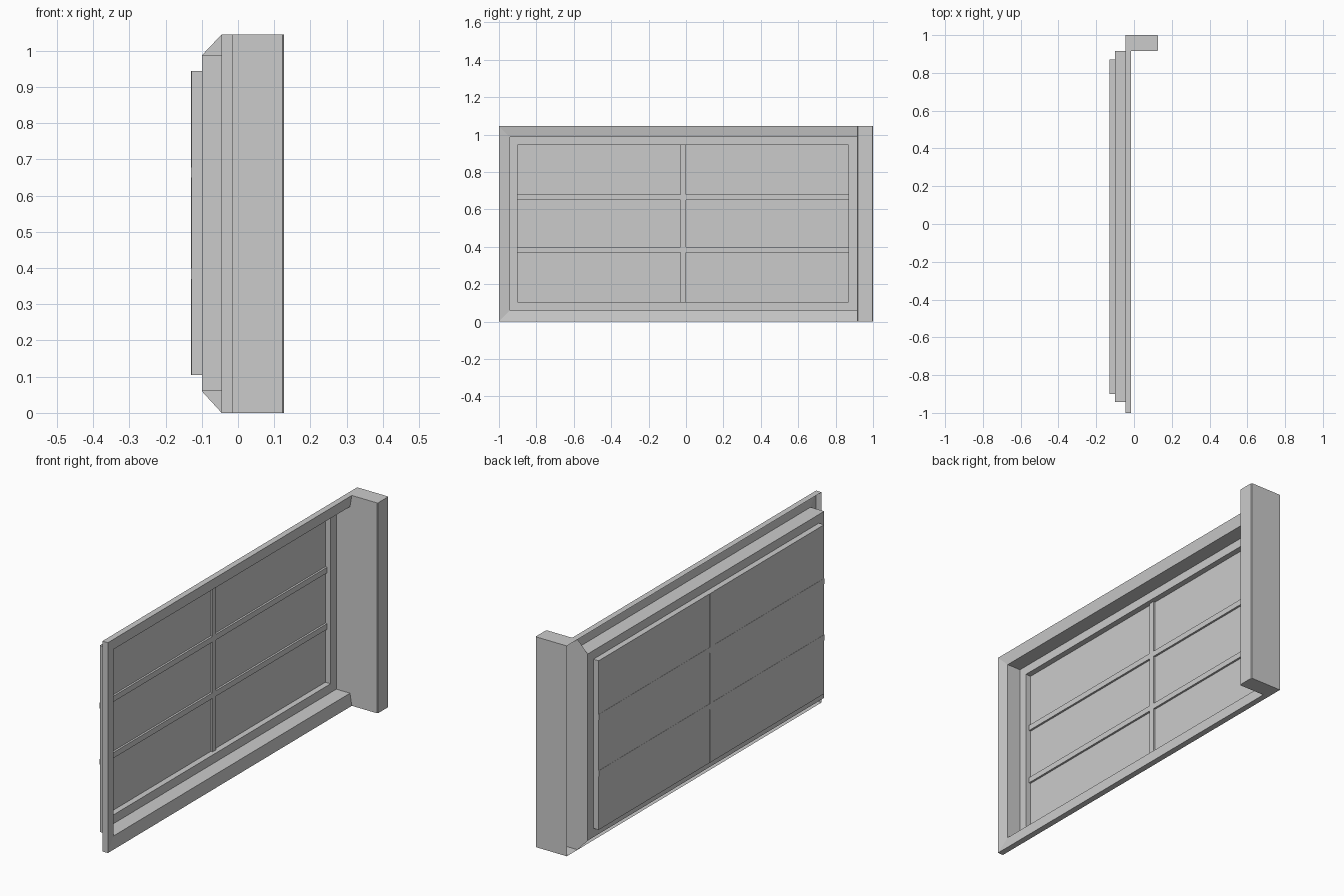
import bpy, bmesh

if "Cube" in bpy.data.objects:
    bpy.data.objects.remove(bpy.data.objects["Cube"])

H = 1.045          # overall height
Y_POST = 0.915     # plane where the window meets the corner post


def make_object(name, bm):
    mesh = bpy.data.meshes.new(name)
    bm.to_mesh(mesh)
    bm.free()
    obj = bpy.data.objects.new(name, mesh)
    bpy.context.collection.objects.link(obj)
    return obj


def box(name, x, y, z):
    bm = bmesh.new()
    bmesh.ops.create_cube(bm, size=1)
    for v in bm.verts:
        v.co = [lo + (c + 0.5) * (hi - lo) for c, (lo, hi) in zip(v.co, (x, y, z))]
    return make_object(name, bm)


# Stepped window shell: rectangles (x, y0, y1, z0, z1) lofted from rim to pane
loops = [
    (-0.045, -1.00, Y_POST, 0.000, H),
    (-0.015, -1.00, Y_POST, 0.000, H),
    (-0.025, -0.942, Y_POST, 0.060, 0.987),
    (-0.100, -0.942, Y_POST, 0.060, 0.987),
    (-0.100, -0.900, 0.870, 0.104, 0.944),
    (-0.129, -0.900, 0.870, 0.104, 0.944),
]
bm = bmesh.new()
rings = [[bm.verts.new((x, y, z)) for y, z in ((y0, z0), (y1, z0), (y1, z1), (y0, z1))]
         for x, y0, y1, z0, z1 in loops]
for k, (a, b) in enumerate(zip(rings, rings[1:])):
    for i in range(4):
        if i == 1 and k < 3:      # this side is closed by the corner post
            continue
        j = (i + 1) % 4
        bm.faces.new((a[i], a[j], b[j], b[i]))
bm.faces.new(rings[-1])           # pane
make_object("window_frame", bm)

# Corner post: open at the back, with small chamfers on the vertical edges
c = 0.004
profile = [(-0.045, Y_POST), (0.127 - c, Y_POST), (0.127, Y_POST + c),
           (0.127, 1 - c), (0.127 - c, 1), (-0.045, 1)]
bm = bmesh.new()
low = [bm.verts.new((x, y, 0)) for x, y in profile]
top = [bm.verts.new((x, y, H)) for x, y in profile]
for i in range(1, len(profile) - 1):
    bm.faces.new((low[i], low[i + 1], top[i + 1], top[i]))
bm.faces.new(top)
bm.faces.new(low[::-1])
# Cheek beside the window, reaching back to the recessed frame
back = [bm.verts.new((-0.1, Y_POST, z)) for z in (0.06, 0.987)]
bm.faces.new((low[0], low[1], top[1], top[0], back[1], back[0]))
make_object("corner_post", bm)

# Glazing bars
w, x_bar = 0.014, (-0.13, -0.119)
box("vertical_bar", x_bar, (-0.015 - w, -0.015 + w), (0.104, 0.944))
for n, z in enumerate((0.384, 0.664)):
    box(f"horizontal_bar_{n + 1}", x_bar, (-0.90, 0.87), (z - w, z + w))
